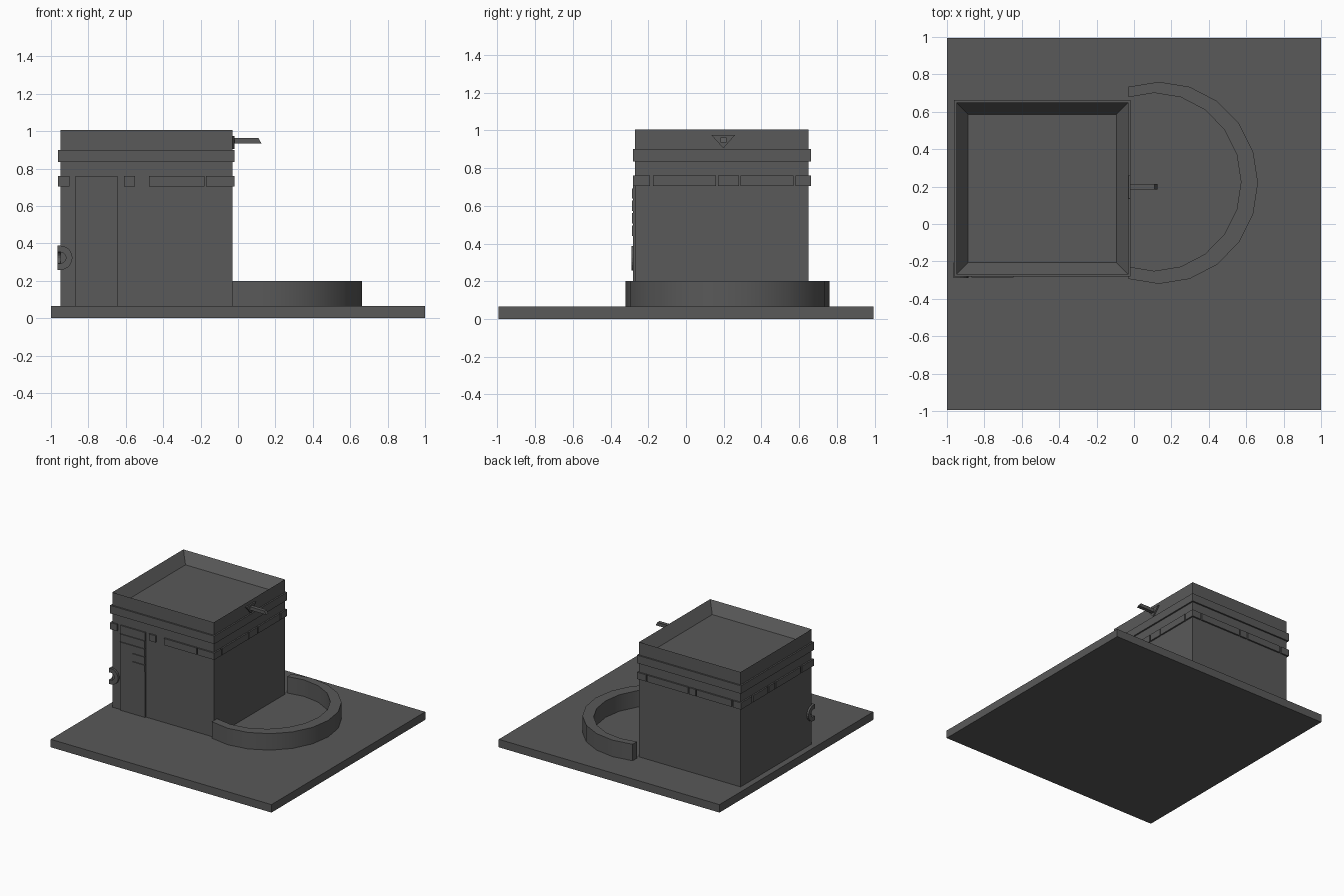
import bpy
import bmesh
from math import sin, cos, pi, radians

cube = bpy.data.objects.get("Cube")
if cube:
    bpy.data.objects.remove(cube, do_unlink=True)

GREY = (0.1, 0.1, 0.1, 1)
stone = bpy.data.materials.new("dark_grey")
stone.use_nodes = True
stone.diffuse_color = GREY
stone.node_tree.nodes["Principled BSDF"].inputs["Base Color"].default_value = GREY


def finish(name, bm):
    bmesh.ops.recalc_face_normals(bm, faces=bm.faces)
    mesh = bpy.data.meshes.new(name)
    bm.to_mesh(mesh)
    bm.free()
    mesh.materials.append(stone)
    ob = bpy.data.objects.new(name, mesh)
    bpy.context.collection.objects.link(ob)
    return ob


def prism(name, points, offset):
    """Extrude a flat outline of 3D points along an offset."""
    bm = bmesh.new()
    face = bm.faces.new([bm.verts.new(p) for p in points])
    new = bmesh.ops.extrude_face_region(bm, geom=[face])["geom"]
    bmesh.ops.translate(bm, vec=offset,
                        verts=[v for v in new if isinstance(v, bmesh.types.BMVert)])
    return finish(name, bm)


def box(name, x0, x1, y0, y1, z0, z1):
    return prism(name, [(x0, y0, z0), (x1, y0, z0), (x1, y1, z0), (x0, y1, z0)],
                 (0, 0, z1 - z0))


# Ground slab
GROUND = 0.065
box("ground_slab", -1, 1, -0.995, 0.995, 0, GROUND)

# Tower with a sunken roof
X0, X1, Y0, Y1, TOP = -0.95, -0.03, -0.27, 0.65, 1.005
tower = box("tower", X0, X1, Y0, Y1, GROUND, TOP)
bm = bmesh.new()
bm.from_mesh(tower.data)
roof = max(bm.faces, key=lambda f: f.calc_center_median().z)
bmesh.ops.inset_region(bm, faces=[roof], thickness=0.09)
bmesh.ops.translate(bm, verts=roof.verts, vec=(0, 0, -0.085))
bm.to_mesh(tower.data)
bm.free()

# Upper band, continuous around the tower
T = 0.012
box("upper_band", X0 - T, X1 + T, Y0 - T, Y1 + T, 0.835, 0.9)

# Lower band, split into blocks on every side
Z0, Z1 = 0.705, 0.76
for a, b in [(-0.95, -0.9), (-0.61, -0.55), (-0.475, -0.18), (-0.17, -0.03)]:
    box("front_band_block", a, b, Y0 - T, Y0, Z0, Z1)
for a, b in [(-0.95, -0.89), (-0.875, -0.56), (-0.55, -0.49), (-0.48, -0.11), (-0.1, -0.03)]:
    box("back_band_block", a, b, Y1, Y1 + T, Z0, Z1)
for a, b in [(Y0 - T, -0.19), (-0.175, 0.16), (0.17, 0.28), (0.29, 0.57), (0.58, Y1 + T)]:
    box("left_band_block", X1, X1 + T, a, b, Z0, Z1)
for a, b in [(Y0 - T, -0.13), (-0.11, 0.21), (0.22, 0.3), (0.31, 0.5), (0.52, Y1 + T)]:
    box("right_band_block", X0 - T, X0, a, b, Z0, Z1)

# Door with raised slats
box("door", -0.87, -0.645, Y0 - 0.01, Y0, GROUND, Z1)
for i in range(4):
    z = 0.44 + i * 0.066
    box("door_slat", -0.87 if i > 1 else -0.76, -0.645, Y0 - 0.017, Y0 - 0.01, z, z + 0.055)

# Door ring folded around the tower corner: one half on each face
arc = [radians(-90 + 18 * i) for i in range(11)]
half = [(0.065 * cos(t), 0.065 * sin(t)) for t in arc]
half += [(0.03 * cos(t), 0.03 * sin(t)) for t in reversed(arc)]
prism("ring_front_half", [(X0 + u, Y0, 0.323 + w) for u, w in half], (0, -0.018, 0))
prism("ring_side_half", [(X0, Y0 + u, 0.323 + w) for u, w in half], (-0.016, 0, 0))
for z in (0.258, 0.353):
    box("ring_corner", X0 - 0.016, X0, Y0 - 0.018, Y0, z, z + 0.035)

# Curved yard wall, open towards the tower
steps = [radians(-108 + 18 * i) for i in range(13)]
outer = [(0.133 + 0.53 * cos(t), 0.22 + 0.54 * sin(t), GROUND) for t in steps]
inner = [(0.107 + 0.465 * cos(t), 0.225 + 0.476 * sin(t), GROUND) for t in reversed(steps)]
for row, ends in ((outer, (0, -1)), (inner, (0, -1))):
    for e in ends:
        row[e] = (X1, row[e][1], GROUND)
wall = prism("yard_wall", outer + inner, (0, 0, 0.135))
bpy.context.view_layer.objects.active = wall
wall.select_set(True)
bpy.ops.object.shade_smooth_by_angle(angle=radians(30))
wall.select_set(False)

# Spout: triangular back plate and a rod with a slanted tip
prism("spout_plate", [(X1, 0.135, 0.975), (X1, 0.26, 0.975), (X1, 0.198, 0.905)], (T, 0, 0))
prism("spout_rod", [(X1, 0.184, 0.935), (0.125, 0.184, 0.935),
                    (0.11, 0.184, 0.962), (X1, 0.184, 0.962)], (0, 0.03, 0))
